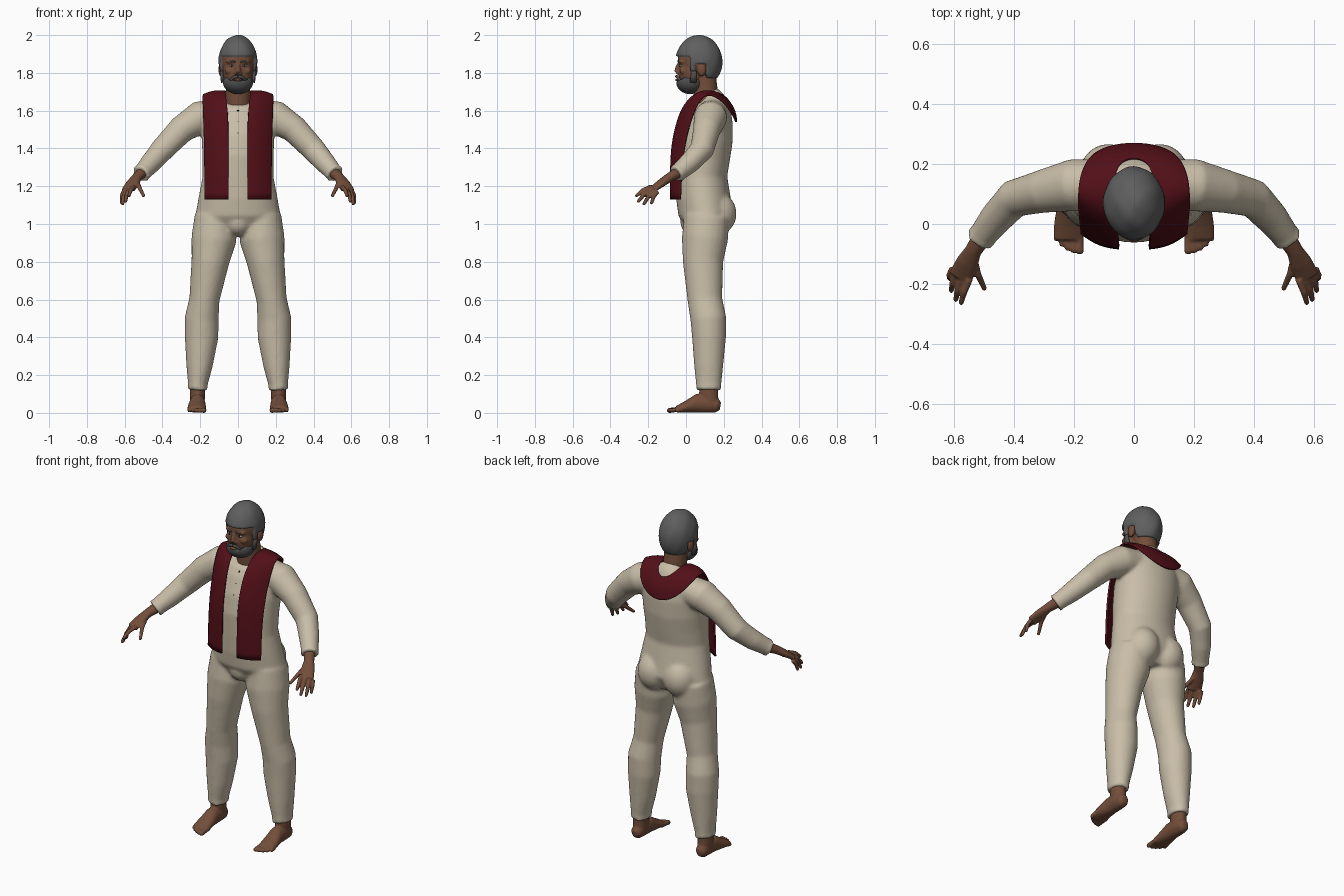
import bpy, bmesh, math
from mathutils import Vector, Matrix

cube = bpy.data.objects.get("Cube")
if cube:
    bpy.data.objects.remove(cube, do_unlink=True)


def material(name, r, g, b):
    m = bpy.data.materials.new(name)
    m.use_nodes = True
    m.diffuse_color = (r, g, b, 1)
    bsdf = m.node_tree.nodes["Principled BSDF"]
    bsdf.inputs["Base Color"].default_value = (r, g, b, 1)
    bsdf.inputs["Roughness"].default_value = 0.8
    return m


CLOTH = material("cream cloth", 0.58, 0.51, 0.39)
RED = material("dark red cloth", 0.085, 0.005, 0.009)
SKIN = material("brown skin", 0.17, 0.075, 0.042)
HAIR = material("grey hair", 0.115, 0.115, 0.115)
BEARD = material("dark grey beard", 0.075, 0.075, 0.075)
WHITE = material("eye white", 0.5, 0.46, 0.42)
DARK = material("dark brown", 0.02, 0.013, 0.01)


def tube(bm, path, both=False, sides=24):
    """Loft of elliptical rings (x, y, z, radius, second radius) along a path."""
    for s in (1, -1) if both else (1,):
        pts = [Vector((s * p[0], p[1], p[2])) for p in path]
        run = (pts[-1] - pts[0]).normalized()
        ref = Vector((0, 1, 0)) if abs(run.z) > 0.8 else Vector((0, 0, 1))
        rings = []
        for i, (c, p) in enumerate(zip(pts, path)):
            t = (pts[min(i + 1, len(pts) - 1)] - pts[max(i - 1, 0)]).normalized()
            u = t.cross(ref).normalized()
            v = u.cross(t)
            ring = []
            for k in range(sides):
                a = math.tau * k / sides
                ring.append(bm.verts.new(c + u * p[3] * math.cos(a) + v * p[-1] * math.sin(a)))
            rings.append(ring)
        for a, b in zip(rings, rings[1:]):
            for k in range(sides):
                n = (k + 1) % sides
                bm.faces.new((a[k], a[n], b[n], b[k]))
        bm.faces.new(rings[0][::-1])
        bm.faces.new(rings[-1])


def blob(bm, centre, radii, both=False, seg=24):
    """Ellipsoid, optionally on both sides. Returns its vertices."""
    verts = []
    for s in (1, -1) if both else (1,):
        m = Matrix.Translation((s * centre[0], centre[1], centre[2])) @ Matrix.Diagonal((*radii, 1))
        verts += bmesh.ops.create_uvsphere(bm, u_segments=seg, v_segments=seg * 2 // 3,
                                           radius=1, matrix=m)["verts"]
    return verts


def finish(bm, name, mat, voxel=0, smooth=0):
    bmesh.ops.recalc_face_normals(bm, faces=bm.faces)
    for f in bm.faces:
        f.smooth = True
    me = bpy.data.meshes.new(name)
    bm.to_mesh(me)
    bm.free()
    me.materials.append(mat)
    ob = bpy.data.objects.new(name, me)
    bpy.context.collection.objects.link(ob)
    if voxel:
        r = ob.modifiers.new("blend", "REMESH")
        r.mode = "VOXEL"
        r.voxel_size = voxel
        r.use_smooth_shade = True
    if smooth:
        sm = ob.modifiers.new("soften", "SMOOTH")
        sm.factor = 0.5
        sm.iterations = smooth
    return ob


# Shirt and trousers, blended into one suit
bm = bmesh.new()
tube(bm, [(0, .10, .97, .17, .10), (0, .105, 1.05, .225, .145), (0, .09, 1.15, .207, .143),
          (0, .08, 1.25, .188, .138), (0, .085, 1.35, .188, .148), (0, .10, 1.45, .192, .148),
          (0, .12, 1.55, .19, .13), (0, .13, 1.62, .175, .105), (0, .125, 1.66, .11, .08),
          (0, .11, 1.675, .075, .07)], sides=40)
tube(bm, [(.12, .11, 1.04, .11, .12), (.127, .10, .92, .12, .122), (.147, .09, .8, .1, .107),
          (.178, .10, .6, .08, .092), (.192, .118, .5, .09, .095), (.193, .122, .4, .089, .09),
          (.204, .12, .25, .07, .077), (.213, .12, .15, .052, .067), (.214, .12, .12, .054, .068)], True)
tube(bm, [(.11, .135, 1.58, .08), (.2, .13, 1.565, .088), (.3, .11, 1.5, .073), (.4, .085, 1.395, .064),
          (.46, .02, 1.325, .056), (.505, -.038, 1.275, .047), (.515, -.052, 1.264, .052)], True)
blob(bm, (.085, .16, 1.055), (.1, .108, .115), True)
blob(bm, (0, .045, 1.01), (.075, .075, .075))
finish(bm, "shirt_and_trousers", CLOTH, 0.01, 6)

# Open vest: a strip over each shoulder, meeting behind the neck
inner = [(.05, -.08, 1.13), (.05, -.08, 1.28), (.05, -.075, 1.42), (.052, -.045, 1.55), (.058, -.01, 1.63),
         (.066, .045, 1.69), (.07, .12, 1.708), (.06, .18, 1.69), (.035, .215, 1.665), (0, .222, 1.655)]
outer = [(.175, -.03, 1.13), (.175, -.025, 1.28), (.177, -.01, 1.42), (.18, .025, 1.55), (.184, .06, 1.64),
         (.185, .10, 1.69), (.18, .16, 1.68), (.15, .225, 1.62), (.09, .258, 1.56), (0, .27, 1.53)]
bm = bmesh.new()
rows = []
for a, b in zip(inner, outer):
    row = []
    for k in range(5):
        p = Vector(a).lerp(Vector(b), k / 4)
        out = p - Vector((min(p.x, .1), .1, min(p.z, 1.6)))
        p += out.normalized() * 0.013 * math.sin(math.pi * k / 4)
        row.append(bm.verts.new(p))
    rows.append(row)
for a, b in zip(rows, rows[1:]):
    for k in range(4):
        bm.faces.new((a[k], a[k + 1], b[k + 1], b[k]))
vest = finish(bm, "vest", RED)
mir = vest.modifiers.new("mirror", "MIRROR")
mir.use_clip = True
sub = vest.modifiers.new("round", "SUBSURF")
sub.levels = sub.render_levels = 2
sub.boundary_smooth = "PRESERVE_CORNERS"
sol = vest.modifiers.new("thickness", "SOLIDIFY")
sol.thickness = 0.01
sol.offset = 0

# Shirt buttons
bm = bmesh.new()
for z, y in ((1.6, .012), (1.54, -.015), (1.48, -.038)):
    blob(bm, (0, y, z), (.005, .006, .005), seg=12)
finish(bm, "buttons", DARK)

# Feet with toes
bm = bmesh.new()
tube(bm, [(.215, .182, .035, .018, .02), (.215, .165, .038, .033, .037), (.215, .12, .05, .04, .05),
          (.215, .06, .05, .042, .05), (.218, 0, .031, .049, .031), (.218, -.05, .018, .05, .018)], True)
tube(bm, [(.215, .125, .03, .038, .048), (.215, .12, .1, .04, .05), (.214, .12, .2, .042, .052)], True)
for i in range(5):
    x, r = .181 + .0195 * i, .0145 - .0012 * i
    tip = -.088 + .004 * i * i * .6
    tube(bm, [(x, -.02, .02, r), (x, tip + .02, .015, r * .9), (x, tip, .013, r)], True, 12)
    blob(bm, (x, tip, .013), (r, r, r * .9), True, 12)
finish(bm, "feet", SKIN, 0.0055, 2)

# Hands with spread fingers
bm = bmesh.new()
tube(bm, [(.49, -.015, 1.29, .032), (.515, -.055, 1.265, .031, .028), (.537, -.09, 1.245, .028, .024),
          (.557, -.13, 1.217, .038, .021), (.58, -.178, 1.182, .04, .015)], True)
fingers = [((.55, -.185, 1.197), (.577, -.262, 1.15)), ((.573, -.18, 1.187), (.595, -.252, 1.12)),
           ((.592, -.165, 1.178), (.61, -.222, 1.107)), ((.606, -.15, 1.172), (.616, -.182, 1.112)),
           ((.535, -.11, 1.225), (.5, -.215, 1.15))]
for base, tip in fingers:
    mid = Vector(base).lerp(Vector(tip), .5) + Vector((.004, -.004, .006))
    tube(bm, [(*base, .012), (*mid, .0115), (*tip, .009)], True, 12)
    blob(bm, tip, (.009, .009, .009), True, 12)
finish(bm, "hands", SKIN, 0.005, 2)

# Head, neck, nose, lips and ears
bm = bmesh.new()
tube(bm, [(0, .11, 1.62, .068), (0, .105, 1.68, .066), (0, .095, 1.8, .062)])
blob(bm, (0, .07, 1.87), (.093, .113, .122), seg=32)
blob(bm, (0, .03, 1.81), (.08, .07, .11), seg=32)
blob(bm, (.03, -.02, 1.86), (.034, .022, .012), True)
blob(bm, (.045, -.012, 1.81), (.026, .022, .02), True)
tube(bm, [(0, -.03, 1.86, .009), (0, -.044, 1.83, .011, .012), (0, -.05, 1.803, .015, .013)])
blob(bm, (.011, -.042, 1.8), (.01, .012, .009), True)
blob(bm, (0, -.045, 1.762), (.024, .014, .007))
blob(bm, (.09, .083, 1.818), (.014, .024, .036), True)
finish(bm, "head", SKIN, 0.005, 2)


# Hair cap: the part below the hairline is tucked inside the head
def hairline(y):
    if y < .02:
        return 1.888
    if y < .052:
        return 1.80
    return 1.845 if y < .108 else 1.768


bm = bmesh.new()
centre = Vector((0, .068, 1.86))
for v in blob(bm, centre, (.103, .124, .14), seg=64):
    d = v.co - centre
    if v.co.z < hairline(v.co.y):
        d *= .78
    else:
        d *= 1 + .012 * math.sin(70 * v.co.x + 30 * v.co.z) * math.sin(60 * v.co.y)
    v.co = centre + d
finish(bm, "hair", HAIR)

# Beard, tucked in along the cheek line
bm = bmesh.new()
centre = Vector((0, .022, 1.748))
for v in blob(bm, centre, (.079, .073, .06), seg=56):
    d = v.co - centre
    if v.co.z > 1.757 + (v.co.y + .05) * .5:
        d *= .7
    v.co = centre + d
tube(bm, [(.078, .038, 1.75, .012, .018), (.089, .042, 1.81, .008, .014)], True)
finish(bm, "beard", BEARD)

# Moustache and eyebrows
bm = bmesh.new()
tube(bm, [(.001, -.05, 1.781, .008), (.02, -.045, 1.778, .008), (.038, -.034, 1.764, .007),
          (.044, -.028, 1.75, .004)], True, 12)
finish(bm, "moustache", BEARD)
bm = bmesh.new()
tube(bm, [(.014, -.042, 1.858, .004), (.035, -.041, 1.864, .005), (.058, -.024, 1.859, .003)], True, 12)
finish(bm, "eyebrows", HAIR)

# Eyes
bm = bmesh.new()
blob(bm, (.033, -.028, 1.838), (.014, .009, .006), True)
finish(bm, "eyes", WHITE)
bm = bmesh.new()
blob(bm, (.033, -.034, 1.838), (.006, .004, .0055), True, 12)
finish(bm, "irises", DARK)
